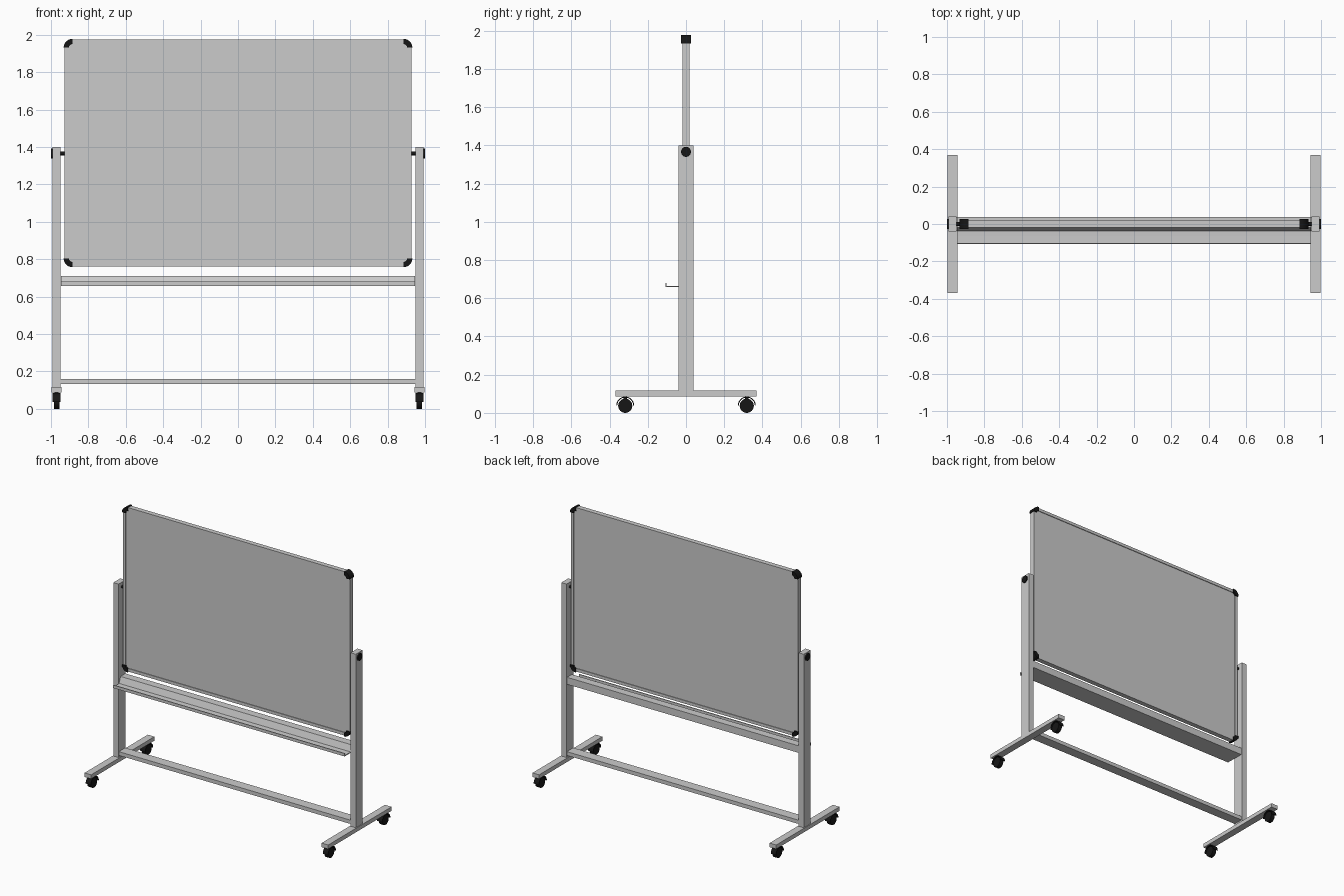
import bpy, bmesh
from math import sin, cos, pi

if "Cube" in bpy.data.objects:
    bpy.data.objects.remove(bpy.data.objects["Cube"])

black = bpy.data.materials.new("black_plastic")
black.diffuse_color = (0.008, 0.008, 0.008, 1)
black.use_nodes = True
black.node_tree.nodes["Principled BSDF"].inputs["Base Color"].default_value = black.diffuse_color


def finish(name, bm, mat=None, smooth=False):
    bmesh.ops.recalc_face_normals(bm, faces=bm.faces[:])
    me = bpy.data.meshes.new(name)
    bm.to_mesh(me)
    bm.free()
    ob = bpy.data.objects.new(name, me)
    bpy.context.collection.objects.link(ob)
    if mat:
        me.materials.append(mat)
    if smooth:
        bpy.ops.object.select_all(action='DESELECT')
        ob.select_set(True)
        bpy.context.view_layer.objects.active = ob
        bpy.ops.object.shade_smooth_by_angle()
    return ob


def prism(name, pts, axis, lo, hi, mat=None, smooth=False):
    """Extrude a 2D profile along an axis: x -> (y, z), y -> (x, z), z -> (x, y)."""
    place = {'x': lambda a, b, t: (t, a, b),
             'y': lambda a, b, t: (a, t, b),
             'z': lambda a, b, t: (a, b, t)}[axis]
    bm = bmesh.new()
    v0 = [bm.verts.new(place(a, b, lo)) for a, b in pts]
    v1 = [bm.verts.new(place(a, b, hi)) for a, b in pts]
    n = len(pts)
    bm.faces.new(v0)
    bm.faces.new(v1)
    for i in range(n):
        j = (i + 1) % n
        bm.faces.new((v0[i], v0[j], v1[j], v1[i]))
    return finish(name, bm, mat, smooth)


def box(name, x0, x1, y0, y1, z0, z1, mat=None):
    return prism(name, [(x0, y0), (x1, y0), (x1, y1), (x0, y1)], 'z', z0, z1, mat)


def arc(cx, cy, r, a0, a1, n):
    return [(cx + r * cos(a0 + (a1 - a0) * i / n),
             cy + r * sin(a0 + (a1 - a0) * i / n)) for i in range(n + 1)]


def disc(cx, cy, r, n=32):
    return arc(cx, cy, r, 0, 2 * pi, n)[:-1]


# Writing panel and its frame
X, Z0, Z1, W, T = 0.928, 0.762, 1.974, 0.022, 0.018
box("writing_panel", -X + W, X - W, -0.013, 0.013, Z0 + W, Z1 - W)
box("frame_top", -X + 0.04, X - 0.04, -T, T, Z1 - W, Z1)
box("frame_bottom", -X + 0.04, X - 0.04, -T, T, Z0, Z0 + W)
for s, side in ((-1, "left"), (1, "right")):
    a, b = sorted((s * (X - W), s * X))
    box("frame_" + side, a, b, -T, T, Z0 + 0.04, Z1 - 0.04)

    # Rounded corner caps
    for u, level, z in ((-1, "bottom", Z0), (1, "top", Z1)):
        prof = arc(0, 0, 0.046, 0, pi / 2, 10) + arc(0, 0, 0.018, pi / 2, 0, 8)
        prof = [(s * (X - 0.042 + p), z + u * (q - 0.042)) for p, q in prof]
        prism(f"corner_cap_{level}_{side}", prof, 'y', -0.026, 0.026, black, True)

    # Upright post and foot
    a, b = sorted((s * 0.949, s * 0.992))
    box("post_" + side, a, b, -0.04, 0.04, 0.1, 1.4)
    a, b = sorted((s * 0.943, s * 0.997))
    box("foot_" + side, a, b, -0.37, 0.37, 0.087, 0.117)

    # Pivot rod and outer knob
    a, b = sorted((s * 0.92, s * 0.99))
    prism("pivot_rod_" + side, disc(0, 1.366, 0.01, 20), 'x', a, b, black, True)
    a, b = sorted((s * 0.985, s * 1.0))
    prism("pivot_knob_" + side, disc(0, 1.366, 0.026), 'x', a, b, black, True)

    # Casters: wheel, curved hood and stem
    c = s * 0.97
    for y, end in ((-0.318, "front"), (0.318, "back")):
        tag = f"{end}_{side}"
        prism("wheel_" + tag, disc(y, 0.037, 0.037), 'x',
              c - 0.015, c + 0.015, black, True)
        hood = arc(y, 0.038, 0.047, 0, pi, 18) + arc(y, 0.038, 0.042, pi, 0, 18)
        prism("caster_hood_" + tag, hood, 'x', c - 0.021, c + 0.021, black, True)
        prism("caster_stem_" + tag, disc(c, y, 0.01, 16), 'z',
              0.07, 0.09, black, True)

# Lower crossbar
box("lower_crossbar", -0.95, 0.95, -0.037, 0.037, 0.132, 0.16)

# Upper rail with the pen tray in one extruded profile
tray = [(0.037, 0.658), (0.037, 0.71), (-0.02, 0.71), (-0.037, 0.665),
        (-0.064, 0.664), (-0.101, 0.664), (-0.101, 0.68), (-0.107, 0.68),
        (-0.107, 0.658)]
prism("rail_with_pen_tray", tray, 'x', -0.947, 0.947)
